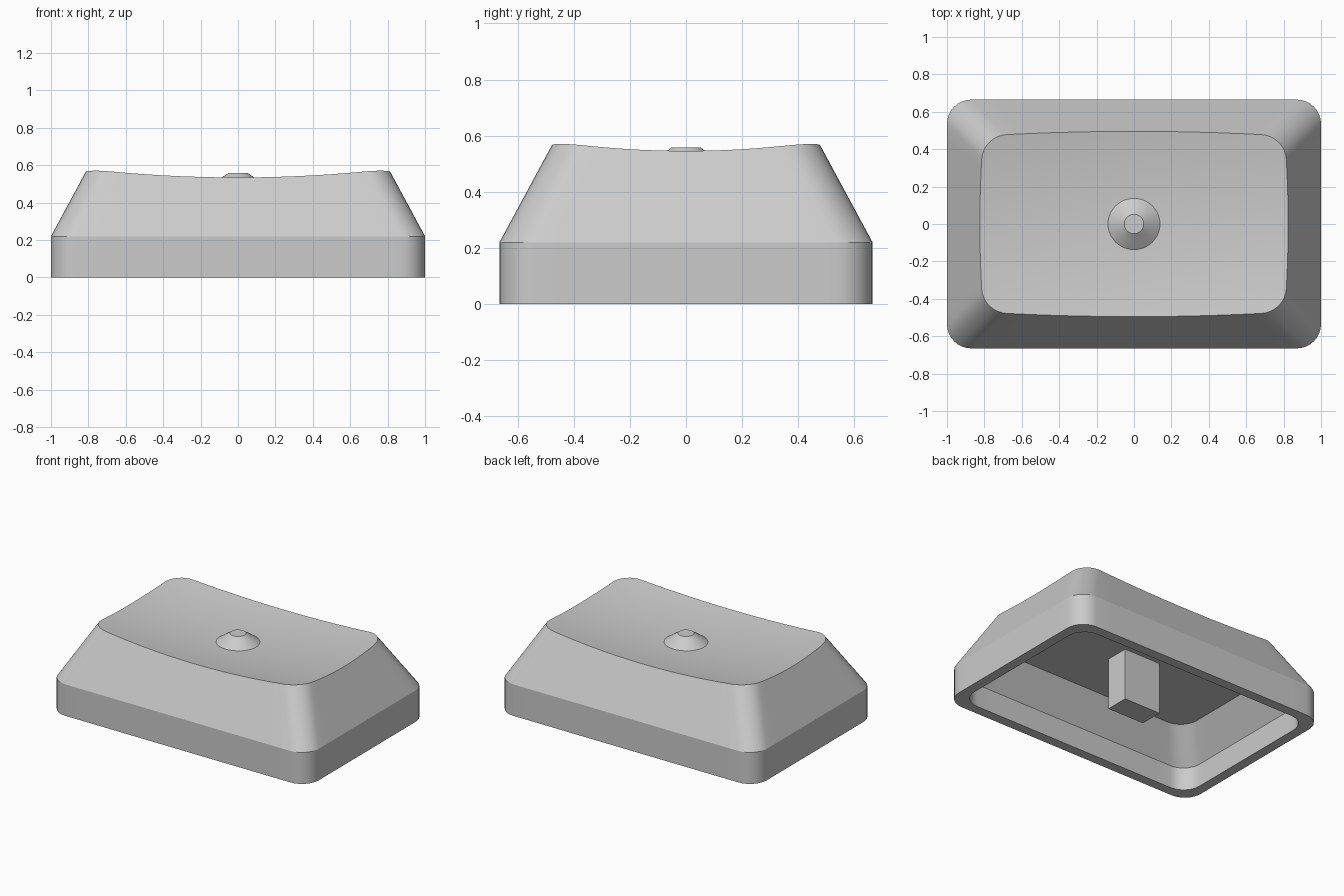
import bpy, bmesh, math
from mathutils import Vector

if "Cube" in bpy.data.objects:
    bpy.data.objects.remove(bpy.data.objects["Cube"], do_unlink=True)

HALF_X, HALF_Y, CORNER = 1.0, 0.665, 0.13
SKIRT_Z, SLOPE = 0.22, 0.54
CEILING_Z = 0.363

grey = bpy.data.materials.new("plain grey")
grey.use_nodes = True
grey.diffuse_color = (0.6, 0.6, 0.6, 1)
grey.node_tree.nodes["Principled BSDF"].inputs["Base Color"].default_value = (0.6, 0.6, 0.6, 1)


def finish(name, bm):
    bmesh.ops.recalc_face_normals(bm, faces=bm.faces)
    mesh = bpy.data.meshes.new(name)
    bm.to_mesh(mesh)
    bm.free()
    obj = bpy.data.objects.new(name, mesh)
    mesh.materials.append(grey)
    bpy.context.collection.objects.link(obj)
    bpy.ops.object.select_all(action="DESELECT")
    obj.select_set(True)
    bpy.context.view_layer.objects.active = obj
    bpy.ops.object.shade_smooth_by_angle(angle=math.radians(20))
    return obj


def outline():
    """Rounded rectangle as (corner sign x, sign y, offset) data, sides subdivided."""
    arc, side = 8, 14
    pts = []
    for q, (sx, sy) in enumerate([(1, 1), (-1, 1), (-1, -1), (1, -1)]):
        for i in range(arc + 1):
            a = (q + i / arc) * math.pi / 2
            pts.append((sx, sy, sx, sy, 0, a))
        nx, ny = [(-1, 1), (-1, -1), (1, -1), (1, 1)][q]
        for i in range(1, side):
            pts.append((sx, sy, nx, ny, i / side, (q + 1) * math.pi / 2))
    return pts


def point(p, inset, z):
    sx, sy, nx, ny, t, a = p
    x = (sx + (nx - sx) * t) * (HALF_X - inset - CORNER) + CORNER * math.cos(a)
    y = (sy + (ny - sy) * t) * (HALF_Y - inset - CORNER) + CORNER * math.sin(a)
    return Vector((x, y, z))


def dish(x, y):
    return 0.495 + 0.075 * x * x + 0.16 * y * y


def rim_point(p):
    """Where the sloping wall meets the dished top."""
    z = 0.55
    for _ in range(12):
        v = point(p, SLOPE * (z - SKIRT_Z), z)
        z = dish(v.x, v.y)
    return Vector((v.x, v.y, z))


# Hollow cap: ceiling, inner walls, bottom lip, skirt, sloping walls, dished top
base = outline()
rim = [rim_point(p) for p in base]
rings = [[point(p, inset, z) for p in base] for inset, z in
         [(0.213, CEILING_Z), (0.07, 0.16), (0.07, 0), (0, 0), (0, SKIRT_Z)]]
rings.append(rim)
steps = 10
for k in range(steps - 1, 0, -1):
    f = k / steps
    rings.append([Vector((v.x * f, v.y * f, dish(v.x * f, v.y * f))) for v in rim])

bm = bmesh.new()
loops = [[bm.verts.new(v) for v in ring] for ring in rings]
n = len(base)
for low, high in zip(loops, loops[1:]):
    for i in range(n):
        j = (i + 1) % n
        bm.faces.new((low[i], low[j], high[j], high[i]))
bm.faces.new(loops[0])
centre = bm.verts.new((0, 0, dish(0, 0)))
for i in range(n):
    bm.faces.new((loops[-1][i], loops[-1][(i + 1) % n], centre))
finish("cap_shell", bm)

# Small cone-shaped bump in the middle of the dish
bm = bmesh.new()
bmesh.ops.create_cone(bm, cap_ends=True, segments=48, radius1=0.14, radius2=0.052, depth=0.062)
bmesh.ops.translate(bm, verts=bm.verts, vec=(0, 0, 0.527))
finish("centre_bump", bm)

# Rectangular stem under the ceiling
bm = bmesh.new()
bmesh.ops.create_cube(bm, size=1)
bmesh.ops.scale(bm, verts=bm.verts, vec=(0.285, 0.165, CEILING_Z))
bmesh.ops.translate(bm, verts=bm.verts, vec=(0, 0, CEILING_Z / 2))
finish("stem", bm)
